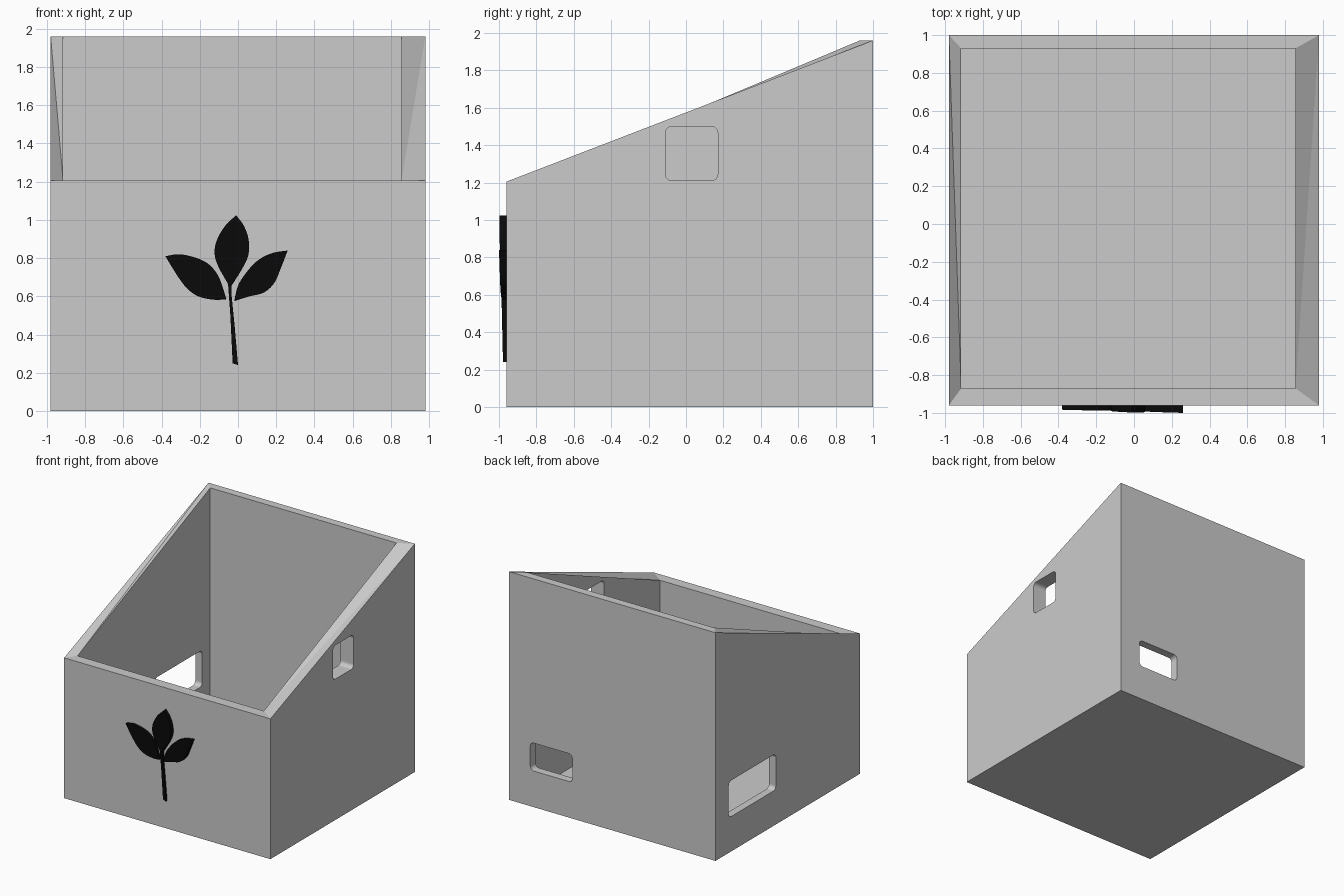
import bpy, bmesh
from math import sin, cos, pi
from mathutils import Vector

if "Cube" in bpy.data.objects:
    bpy.data.objects.remove(bpy.data.objects["Cube"])


def make_object(name, bm):
    bmesh.ops.recalc_face_normals(bm, faces=bm.faces)
    mesh = bpy.data.meshes.new(name)
    bm.to_mesh(mesh)
    bm.free()
    ob = bpy.data.objects.new(name, mesh)
    bpy.context.collection.objects.link(ob)
    return ob


def loft(name, ring_a, ring_b):
    """Closed prism between two matching outlines."""
    bm = bmesh.new()
    a = [bm.verts.new(p) for p in ring_a]
    b = [bm.verts.new(p) for p in ring_b]
    n = len(a)
    bm.faces.new(a)
    bm.faces.new(b)
    for i in range(n):
        j = (i + 1) % n
        bm.faces.new((a[i], a[j], b[j], b[i]))
    return make_object(name, bm)


def rounded_rect(u0, u1, v0, v1, r, steps=6):
    pts = []
    centres = [(u1 - r, v1 - r), (u0 + r, v1 - r), (u0 + r, v0 + r), (u1 - r, v0 + r)]
    for q, (cu, cv) in enumerate(centres):
        for k in range(steps + 1):
            t = pi / 2 * (q + k / steps)
            pts.append((cu + r * cos(t), cv + r * sin(t)))
    return pts


def spline(pts, steps=5):
    """Smooth curve through the points."""
    p = [Vector(q) for q in pts]
    p = [2 * p[0] - p[1]] + p + [2 * p[-1] - p[-2]]
    out = []
    for i in range(1, len(p) - 2):
        a, b, c, d = p[i - 1:i + 3]
        for k in range(steps):
            t = k / steps
            out.append(0.5 * (2 * b + (c - a) * t + (2 * a - 5 * b + 4 * c - d) * t * t
                              + (3 * b - a - 3 * c + d) * t ** 3))
    return out + [p[-2]]


# Open box with a sloping rim
def box_corners(x0, x1, y0, y1, z):
    low = [(x0, y0, z), (x1, y0, z), (x1, y1, z), (x0, y1, z)]
    return low, [(x, y, 1.205 if y == y0 else 1.96) for x, y, _ in low]


bm = bmesh.new()
ob_, ot = [[bm.verts.new(p) for p in r] for r in box_corners(-0.98, 0.98, -0.96, 1.0, 0)]
ib, it = [[bm.verts.new(p) for p in r] for r in box_corners(-0.915, 0.855, -0.87, 0.93, 0.06)]
bm.faces.new(ob_)
bm.faces.new(ib)
for i in range(4):
    j = (i + 1) % 4
    bm.faces.new((ob_[i], ob_[j], ot[j], ot[i]))
    bm.faces.new((ib[i], ib[j], it[j], it[i]))
# Rim, with the twisted side strips split from outer back to inner front
for i, j in ((0, 1), (2, 3)):
    bm.faces.new((ot[i], ot[j], it[j], it[i]))
for f, b in ((1, 2), (0, 3)):
    bm.faces.new((ot[f], ot[b], it[f]))
    bm.faces.new((ot[b], it[b], it[f]))
box = make_object("planter_box", bm)

# Rounded window cut-outs in the right, left and back walls
windows = [
    ("right_window_cutter", "x", (0.7, 1.1), (-0.11, 0.17, 1.21, 1.5)),
    ("left_window_cutter", "x", (-1.1, -0.8), (0.18, 0.82, 0.30, 0.61)),
    ("back_window_cutter", "y", (0.8, 1.1), (0.38, 0.78, 0.31, 0.55)),
]
bpy.context.view_layer.objects.active = box
for name, axis, (d0, d1), rect in windows:
    outline = rounded_rect(*rect, 0.035)
    rings = [[(d, u, v) if axis == "x" else (u, d, v) for u, v in outline] for d in (d0, d1)]
    cutter = loft(name, *rings)
    cutter.hide_render = True
    mod = box.modifiers.new(name, "BOOLEAN")
    mod.operation = "DIFFERENCE"
    mod.solver = "EXACT"
    mod.object = cutter
    bpy.ops.object.modifier_apply(modifier=mod.name)
    bpy.data.objects.remove(cutter)

# Black sprig on the front wall
black = bpy.data.materials.new("black")
black.diffuse_color = (0.003, 0.003, 0.003, 1)
black.use_nodes = True
black.node_tree.nodes["Principled BSDF"].inputs["Base Color"].default_value = black.diffuse_color


def relief(name, outline):
    front = [(x, -0.9785 - 0.025 * x - 0.025 * (z - 0.24), z) for x, z in outline]
    back = [(x, -0.95, z) for x, z in outline]
    loft(name, front, back).data.materials.append(black)


def leaf(name, side_a, side_b):
    a, b = spline(side_a), spline(side_b)
    relief(name, a + b[-2:0:-1])


leaf("middle_leaf",
     [(-.01, 1.025), (-.07, .965), (-.112, .89), (-.122, .82), (-.1, .75), (-.04, .645)],
     [(-.01, 1.025), (.03, .97), (.055, .9), (.055, .82), (.025, .75), (-.04, .645)])
leaf("left_leaf",
     [(-.38, .81), (-.305, .82), (-.215, .80), (-.15, .765), (-.1, .70), (-.06, .585)],
     [(-.38, .81), (-.35, .76), (-.305, .69), (-.26, .635), (-.2, .597), (-.12, .582), (-.06, .585)])
leaf("right_leaf",
     [(.26, .84), (.175, .825), (.1, .785), (.04, .72), (0, .655), (-.02, .575)],
     [(.26, .84), (.225, .75), (.19, .67), (.135, .62), (.06, .6), (-.02, .575)])
relief("stem", [(-.052, .665), (-.033, .665), (-.033, .60), (-.018, .45), (0, .24), (-.028, .25), (-.04, .50)])
